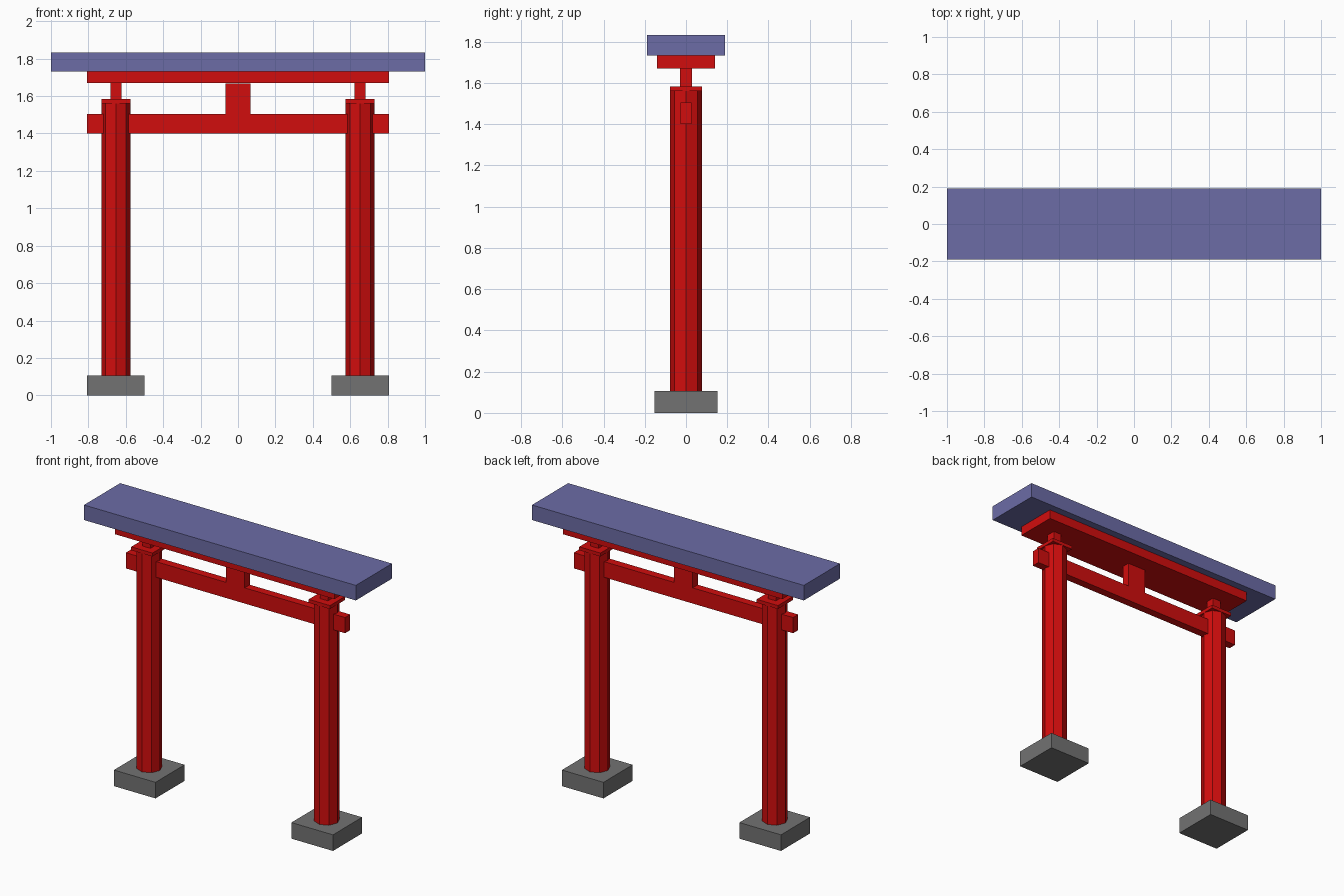
import bpy
import math

cube = bpy.data.objects.get("Cube")
if cube:
    bpy.data.objects.remove(cube, do_unlink=True)


def make_material(name, colour):
    mat = bpy.data.materials.new(name)
    mat.use_nodes = True
    mat.diffuse_color = (*colour, 1)
    mat.node_tree.nodes["Principled BSDF"].inputs["Base Color"].default_value = (*colour, 1)
    return mat


RED = make_material("red_paint", (0.64, 0.004, 0.004))
BLUE = make_material("slate_blue", (0.15, 0.15, 0.38))
GREY = make_material("grey_stone", (0.17, 0.17, 0.17))


def finish(name, mat):
    obj = bpy.context.object
    obj.name = name
    obj.data.materials.append(mat)
    return obj


def box(name, mat, x, half_x, half_y, bottom, top):
    bpy.ops.mesh.primitive_cube_add(size=2, location=(x, 0, (bottom + top) / 2))
    obj = finish(name, mat)
    obj.scale = (half_x, half_y, (top - bottom) / 2)
    bpy.ops.object.transform_apply(location=False, rotation=False, scale=True)
    return obj


def octagon_post(name, mat, x, radius, bottom, top):
    bpy.ops.mesh.primitive_cylinder_add(vertices=8, radius=radius, depth=top - bottom,
                                        location=(x, 0, (bottom + top) / 2))
    return finish(name, mat)


# Pillars with their stone bases, caps and short necks
PILLAR_X = 0.653
for side, sign in (("left", 1), ("right", -1)):
    x = sign * PILLAR_X
    box(side + "_base", GREY, x, 0.153, 0.153, 0, 0.107)
    octagon_post(side + "_pillar", RED, x, 0.078, 0.107, 1.56)
    box(side + "_cap", RED, x, 0.078, 0.078, 1.56, 1.583)
    box(side + "_neck", RED, x, 0.03, 0.03, 1.583, 1.67)

# Cross beams and centre strut
box("tie_beam", RED, 0, 0.807, 0.027, 1.40, 1.504)
box("centre_strut", RED, 0, 0.068, 0.027, 1.504, 1.668)
box("upper_beam", RED, 0, 0.807, 0.14, 1.67, 1.732)

# Roof slab
box("roof", BLUE, 0, 1.0, 0.19, 1.732, 1.832)
